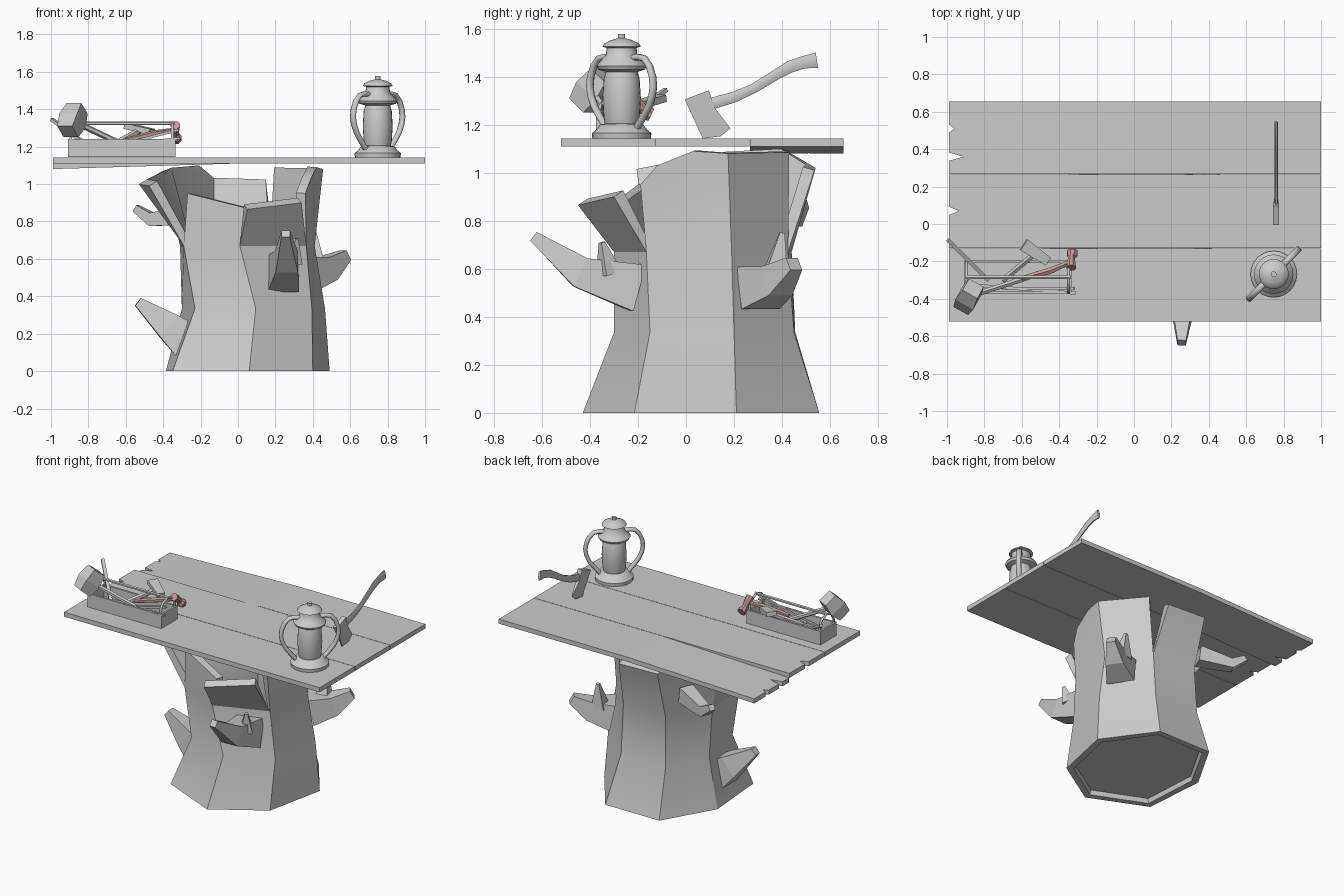
import bpy, bmesh, math
from mathutils import Vector as V

if "Cube" in bpy.data.objects:
    bpy.data.objects.remove(bpy.data.objects["Cube"])


def mesh(name, verts, faces, merge=True):
    bm = bmesh.new()
    vs = [bm.verts.new(v) for v in verts]
    for f in faces:
        bm.faces.new([vs[i] for i in f])
    bmesh.ops.remove_doubles(bm, verts=bm.verts, dist=0.0005)
    if merge:
        bmesh.ops.recalc_face_normals(bm, faces=bm.faces)
    me = bpy.data.meshes.new(name)
    bm.to_mesh(me)
    bm.free()
    ob = bpy.data.objects.new(name, me)
    bpy.context.collection.objects.link(ob)
    return ob


def prism(name, pts, offset):
    """Extrude a closed outline along an offset vector."""
    n = len(pts)
    verts = [V(p) for p in pts] + [V(p) + V(offset) for p in pts]
    faces = [list(range(n)), list(range(2 * n - 1, n - 1, -1))]
    faces += [(i, (i + 1) % n, n + (i + 1) % n, n + i) for i in range(n)]
    return mesh(name, verts, faces)


def loft(name, path, sides=4, smooth=False):
    """Sweep a polygon along (point, width, height) stations."""
    pts = [V(s[0]) for s in path]
    verts, faces, last = [], [], None
    for k, (p, w, h) in enumerate(path):
        d = (pts[min(k + 1, len(pts) - 1)] - pts[max(k - 1, 0)]).normalized()
        side = d.cross(V((0, 0, 1)))
        side = side.normalized() if side.length > 0.01 else (last or V((1, 0, 0)))
        if last and side.dot(last) < 0:
            side = -side
        last = side
        up = side.cross(d)
        r = 0.5 / math.cos(math.pi / sides)
        for i in range(sides):
            a = math.tau * (i + 0.5) / sides
            verts.append(V(p) + side * w * r * math.cos(a) + up * h * r * math.sin(a))
    for k in range(len(path) - 1):
        for i in range(sides):
            j = (i + 1) % sides
            faces.append((k * sides + i, k * sides + j, (k + 1) * sides + j, (k + 1) * sides + i))
    faces += [list(range(sides)), list(range(len(verts) - sides, len(verts)))]
    ob = mesh(name, verts, faces)
    if smooth:
        shade(ob, 65)
    return ob


def select(ob):
    bpy.ops.object.select_all(action='DESELECT')
    ob.select_set(True)
    bpy.context.view_layer.objects.active = ob


def shade(ob, angle=40):
    select(ob)
    bpy.ops.object.shade_smooth_by_angle(angle=math.radians(angle))


def rod(name, a, b, w, h=None, sides=6):
    return loft(name, [(a, w, h or w), (b, w, h or w)], sides)


def box(name, x0, x1, y0, y1, z0, z1):
    return prism(name, [(x0, y0, z0), (x1, y0, z0), (x1, y1, z0), (x0, y1, z0)], (0, 0, z1 - z0))


# Hollow seven-sided stump with a split, flaring rim
rings = [
    (0.0, [(.06, -.43), (.40, -.215), (.49, .21), (.24, .555), (-.18, .555), (-.385, .2), (-.35, -.25)]),
    (.335, [(.095, -.30), (.395, -.15), (.465, .20), (.19, .45), (-.16, .455), (-.30, .17), (-.23, -.19)]),
    (.67, [(.01, -.30), (.365, -.165), (.41, .19), (.19, .425), (-.15, .44), (-.31, .15), (-.29, -.18)]),
]
tops = [
    [(.05, -.45, .865), (.34, -.30, .90)],
    [(.36, -.19, .95), (.39, -.12, 1.03), (.42, .03, 1.09), (.455, .175, 1.08)],
    [(.455, .175, 1.08), (.23, .43, 1.085)],
    [(.15, .535, 1.01), (-.155, .54, 1.02)],
    [(-.155, .54, 1.02), (-.25, .42, 1.09), (-.40, .18, 1.07)],
    [(-.40, .18, 1.07), (-.53, .08, 1.0), (-.475, -.2, .99)],
    [(-.27, -.20, .95), (.05, -.31, .87)],
]
verts = [(x, y, z) for z, ring in rings for x, y in ring]
faces = [(k * 7 + i, k * 7 + (i + 1) % 7, k * 7 + 7 + (i + 1) % 7, k * 7 + 7 + i)
         for k in range(2) for i in range(7)]
for i, top in enumerate(tops):
    n = len(verts)
    verts += top
    faces.append([14 + i, 14 + (i + 1) % 7] + list(range(n + len(top) - 1, n - 1, -1)))
stump = mesh("stump", verts, faces, merge=False)
wall = stump.modifiers.new("wall", 'SOLIDIFY')
wall.thickness, wall.offset = 0.05, -1
select(stump)
bpy.ops.object.modifier_apply(modifier="wall")
for v in stump.data.vertices:
    v.co.z = max(0, v.co.z)
shade(stump, 28)
mesh("stump_floor", [(x * .87, y * .87, .03) for x, y in rings[0][1]], [range(6, -1, -1)], merge=False)

# Broken branches and twigs
loft("front_branch", [((.24, -.2, .52), .17, .2), ((.26, -.44, .585), .12, .13), ((.255, -.635, .735), .045, .045)])
loft("front_twig", [((.29, -.32, .58), .08, .08), ((.31, -.35, .71), .02, .02)])
loft("left_branch", [((-.27, 0, .16), .16, .2), ((-.37, 0, .24), .14, .15), ((-.535, -.01, .37), .05, .05)])
loft("right_branch", [((.36, .30, .52), .19, .18), ((.48, .38, .55), .12, .13), ((.575, .45, .62), .06, .06)])
loft("right_twig", [((.41, .37, .58), .09, .09), ((.405, .40, .75), .02, .02)])
loft("back_branch", [((-.25, .36, .84), .1, .11), ((-.46, .45, .81), .07, .07), ((-.545, .49, .87), .04, .04)])

# Three planks with chipped left ends, the back one sagging
for name, y0, y1, chips in (("front_plank", -.52, -.1315, []),
                            ("middle_plank", -.1285, .2635, [(.07, .055)]),
                            ("back_plank", .2665, .655, [(.51, .03), (.36, .08)])):
    out = [(-.99, y0), (1, y0), (1, y1), (-.99, y1)]
    for y, d in chips:
        out += [(-.99, y + .022), (-.99 + d, y), (-.99, y - .022)]
    ob = prism(name, [(x, y, 1.11) for x, y in out], (0, 0, .032))
    if name == "back_plank":
        bm = bmesh.new()
        bm.from_mesh(ob.data)
        bmesh.ops.bisect_plane(bm, geom=bm.verts[:] + bm.edges[:] + bm.faces[:],
                               plane_co=(0, 0, 0), plane_no=(1, 0, 0))
        for v in bm.verts:
            v.co.z -= .03 * max(0, -v.co.x)
        bm.to_mesh(ob.data)
        bm.free()

# Lantern body: turned profile
LX, LY = .747, -.268
profile = [(.122, 1.142), (.124, 1.165), (.105, 1.18), (.09, 1.2), (.07, 1.205), (.075, 1.23),
           (.08, 1.31), (.075, 1.39), (.066, 1.42), (.098, 1.43), (.105, 1.445), (.085, 1.47), (.066, 1.49),
           (.062, 1.52), (.08, 1.525), (.072, 1.538), (.045, 1.552), (.015, 1.56), (.015, 1.577)]
n, last = 24, len(profile) - 1
verts = [(LX + r * math.cos(math.tau * i / n), LY + r * math.sin(math.tau * i / n), z)
         for r, z in profile for i in range(n)]
faces = [(k * n + i, k * n + (i + 1) % n, k * n + n + (i + 1) % n, k * n + n + i)
         for k in range(last) for i in range(n)]
faces += [range(n - 1, -1, -1), range(last * n, last * n + n)]
shade(mesh("lantern_body", verts, faces))

# Lantern side tubes, mirrored on the diagonal
for s, name in ((1, "lantern_tube_right"), (-1, "lantern_tube_left")):
    c = s * math.sqrt(.5)
    arc = [(.05, 1.475), (.10, 1.482), (.135, 1.475), (.163, 1.445), (.182, 1.40), (.187, 1.36),
           (.18, 1.32), (.16, 1.275), (.13, 1.235), (.10, 1.2), (.085, 1.18)]
    loft(name, [((LX + c * r, LY + c * r, z), .034, .026) for r, z in arc], 8, True)

# Axe: wedge head and curved handle
side = [(-.005, 1.305), (.095, 1.343), (.12, 1.27), (.185, 1.185), (.145, 1.152), (.07, 1.142)]
half = [.016, .016, .013, .002, .002, .002]
verts = [(.76 + s * h, y, z) for s in (1, -1) for (y, z), h in zip(side, half)]
faces = [range(6), range(11, 5, -1)] + [(i, (i + 1) % 6, 6 + (i + 1) % 6, 6 + i) for i in range(6)]
mesh("axe_head", verts, faces)
loft("axe_handle", [((.76, y, z), .018, h) for y, z, h in
                    ((.08, 1.28, .05), (.2, 1.315, .045), (.28, 1.35, .04), (.37, 1.405, .043),
                     (.43, 1.44, .05), (.49, 1.46, .052), (.545, 1.468, .065))], 8, True)

# Toolbox tray and carrying frame
X0, X1, Y0, Y1, Z0, Z1 = -.91, -.335, -.375, -.195, 1.145, 1.24
box("tray_floor", X0, X1, Y0, Y1, Z0, Z0 + .015)
box("tray_front", X0, X1, Y0, Y0 + .014, Z0, Z1)
box("tray_back", X0, X1, Y1 - .014, Y1, Z0, Z1)
box("tray_left_end", X0, X0 + .014, Y0, Y1, Z0, Z1)
box("tray_right_end", X1 - .014, X1, Y0, Y1, Z0, Z1)
for x, name in ((-.895, "left_hoop"), (-.35, "right_hoop")):
    hoop = [(-.365, 1.2), (-.365, 1.26), (-.34, 1.305), (-.285, 1.325), (-.23, 1.305), (-.205, 1.26), (-.205, 1.2)]
    loft(name, [((x, y, z), .014, .014) for y, z in hoop], 6, True)
rod("carry_bar", (-.9, -.285, 1.325), (-.34, -.285, 1.325), .018)

# Tools in the tray
loft("mallet_head", [((-.91, -.435, 1.28), .09, .09), ((-.885, -.39, 1.34), .11, .12), ((-.86, -.345, 1.405), .09, .09)])
rod("mallet_handle", (-.89, -.39, 1.34), (-.55, -.28, 1.18), .028)
loft("hatchet_head", [((-.59, -.11, 1.31), .07, .03), ((-.46, -.2, 1.28), .05, .03)])
rod("hatchet_handle", (-.52, -.15, 1.29), (-.70, -.3, 1.19), .03)
rod("chisel", (-.995, -.085, 1.345), (-.78, -.3, 1.19), .022, .016, 4)
rod("long_file", (-.82, -.33, 1.19), (-.31, -.37, 1.245), .016, .012, 4)
rod("pry_bar", (-.70, -.345, 1.19), (-.32, -.345, 1.29), .014, .014, 4)
red = [loft("red_hammer_handle", [((-.6, -.29, 1.235), .022, .022), ((-.45, -.25, 1.27), .035, .03),
                                  ((-.33, -.2, 1.29), .022, .022)], 6),
       loft("red_hammer_head", [((-.335, -.235, 1.315), .05, .05), ((-.335, -.2, 1.29), .04, .04),
                                ((-.335, -.175, 1.265), .035, .035), ((-.33, -.165, 1.25), .055, .055),
                                ((-.33, -.145, 1.24), .055, .055)], 8)]
mat = bpy.data.materials.new("red_paint")
mat.diffuse_color = (.55, .33, .32, 1)
mat.use_nodes = True
mat.node_tree.nodes["Principled BSDF"].inputs["Base Color"].default_value = mat.diffuse_color
for ob in red:
    ob.data.materials.append(mat)
